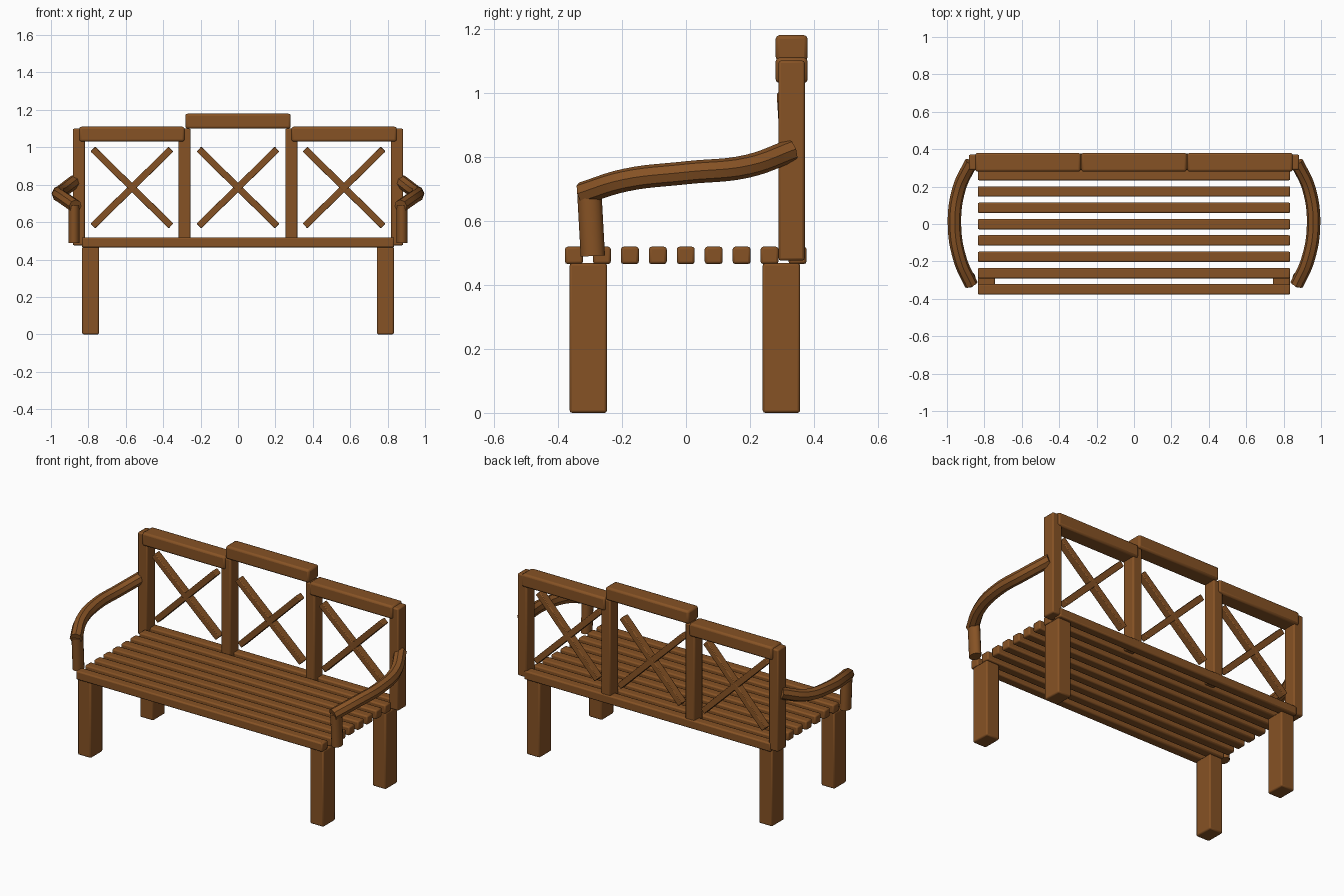
import bpy
import math
from mathutils import Vector, Matrix

old = bpy.data.objects.get("Cube")
if old:
    bpy.data.objects.remove(old, do_unlink=True)

# Single brown wood colour
WOOD = (0.24, 0.085, 0.018, 1.0)
wood = bpy.data.materials.new("brown_wood")
wood.use_nodes = True
wood.diffuse_color = WOOD
wood.node_tree.nodes["Principled BSDF"].inputs["Base Color"].default_value = WOOD
wood.node_tree.nodes["Principled BSDF"].inputs["Roughness"].default_value = 0.8


def beam(name, centre, size, bevel=0.008, rotation=None):
    """Box with softened edges."""
    bpy.ops.mesh.primitive_cube_add(size=1)
    obj = bpy.context.object
    obj.name = name
    obj.data.transform(Matrix.Diagonal((*size, 1)))
    if rotation:
        obj.data.transform(rotation)
    obj.location = centre
    obj.data.materials.append(wood)
    mod = obj.modifiers.new("soft_edges", 'BEVEL')
    mod.width = bevel
    mod.segments = 2
    bpy.ops.object.shade_smooth_by_angle(angle=math.radians(30))
    return obj


def post(name, bottom, top, radius_x, radius_y):
    """Slightly leaning oval post."""
    bottom, top = Vector(bottom), Vector(top)
    axis = top - bottom
    bpy.ops.mesh.primitive_cylinder_add(vertices=16, radius=1, depth=axis.length)
    obj = bpy.context.object
    obj.name = name
    obj.data.transform(Matrix.Diagonal((radius_x, radius_y, 1, 1)))
    obj.location = (bottom + top) / 2
    obj.rotation_euler = (-math.atan2(axis.y, axis.z), 0, 0)
    obj.data.materials.append(wood)
    bpy.ops.object.shade_smooth_by_angle(angle=math.radians(35))


def tube(name, points, radius):
    """Round bar along a smooth path, turned into a mesh."""
    curve = bpy.data.curves.new(name, 'CURVE')
    curve.dimensions = '3D'
    curve.bevel_depth = radius
    curve.bevel_resolution = 2
    curve.resolution_u = 6
    curve.use_fill_caps = True
    spline = curve.splines.new('BEZIER')
    spline.bezier_points.add(len(points) - 1)
    for bp, co in zip(spline.bezier_points, points):
        bp.co = co
        bp.handle_left_type = bp.handle_right_type = 'AUTO'
    curve.materials.append(wood)
    obj = bpy.data.objects.new(name, curve)
    bpy.context.collection.objects.link(obj)
    bpy.ops.object.select_all(action='DESELECT')
    obj.select_set(True)
    bpy.context.view_layer.objects.active = obj
    bpy.ops.object.convert(target='MESH')
    bpy.ops.object.shade_smooth_by_angle(angle=math.radians(40))


# Seat slats
for i in range(9):
    beam(f"seat_slat_{i + 1}", (0, -0.35 + i * 0.0873, 0.492), (1.67, 0.056, 0.054))

# Legs, arm supports and arms on each side
ARM_PATH = [(0.87, -0.325, 0.685), (0.93, -0.19, 0.727), (0.96, 0, 0.75),
            (0.935, 0.19, 0.77), (0.87, 0.33, 0.82)]
for side, s in (("left", 1), ("right", -1)):
    beam(f"front_leg_{side}", (s * 0.788, -0.305, 0.234), (0.09, 0.117, 0.468))
    beam(f"back_leg_{side}", (s * 0.788, 0.298, 0.234), (0.09, 0.117, 0.468))
    post(f"arm_support_{side}", (s * 0.877, -0.291, 0.49), (s * 0.877, -0.302, 0.69),
         0.03, 0.038)
    tube(f"arm_rest_{side}", [(s * x, y, z) for x, y, z in ARM_PATH], 0.036)

# Backrest posts
for i, x in enumerate((-0.851, -0.285, 0.285, 0.851)):
    beam(f"back_post_{i + 1}", (x, 0.33, 0.788), (0.064, 0.082, 0.625))

# Top rails, the middle one raised, with crossed braces below
for label, x, z in (("right", -0.567, 1.07), ("middle", 0, 1.14), ("left", 0.567, 1.07)):
    beam(f"top_rail_{label}", (x, 0.33, z), (0.564, 0.1, 0.08), 0.012)
    for lean, s in (("rising", 1), ("falling", -1)):
        turn = Matrix.Rotation(-s * math.radians(44.5), 4, 'Y')
        tilt = Matrix.Rotation(-s * 0.045, 4, 'Z')
        beam(f"cross_brace_{label}_{lean}", (x, 0.32, 0.785), (0.585, 0.045, 0.036),
             0.004, turn @ tilt)
